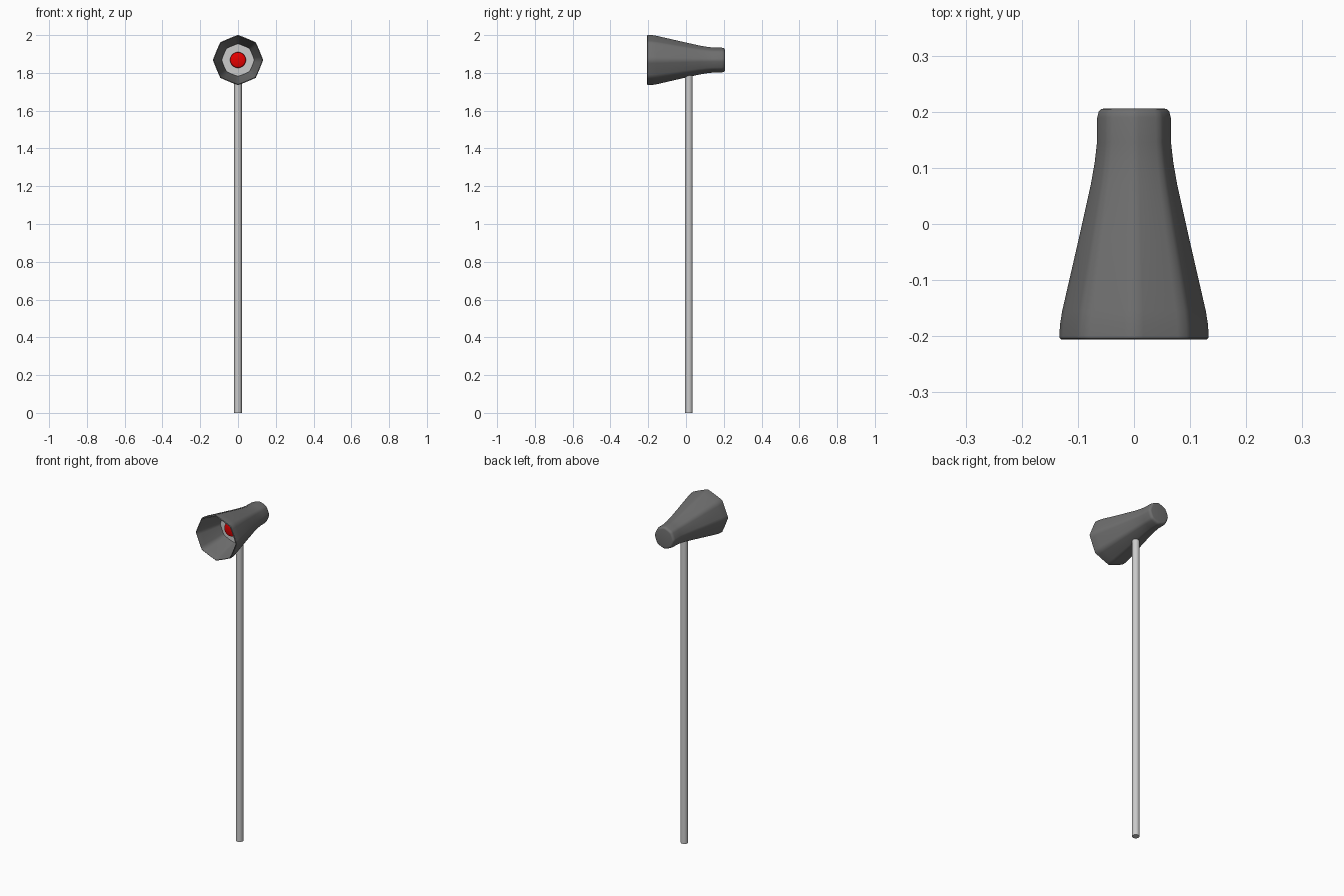
import bpy, bmesh, math

if "Cube" in bpy.data.objects:
    bpy.data.objects.remove(bpy.data.objects["Cube"])

CZ = 1.868      # height of the horn axis
SEG = 48


def material(name, rgb):
    m = bpy.data.materials.new(name)
    m.diffuse_color = (*rgb, 1)
    m.use_nodes = True
    m.node_tree.nodes["Principled BSDF"].inputs["Base Color"].default_value = m.diffuse_color
    return m


def smooth(obj, angle):
    bpy.ops.object.select_all(action='DESELECT')
    obj.select_set(True)
    bpy.context.view_layer.objects.active = obj
    bpy.ops.object.shade_smooth_by_angle(angle=math.radians(angle))


def ring_radius(r, a, blend):
    """Octagon with corners on the axes, blended towards a circle."""
    q = math.pi / 4
    phi = (a % q) - q / 2
    octagon = math.cos(q / 2) / math.cos(phi)
    return r * (octagon * (1 - blend) + blend)


def loft_y(name, profile, mat, angle, cap_start=True):
    """Loft (y, radius, roundness) rings along the y axis."""
    bm = bmesh.new()
    rings = []
    for y, r, blend in profile:
        ring = []
        for i in range(SEG):
            a = 2 * math.pi * i / SEG
            rr = ring_radius(r, a, blend)
            ring.append(bm.verts.new((rr * math.cos(a), y, CZ + rr * math.sin(a))))
        rings.append(ring)
    for p, q in zip(rings, rings[1:]):
        for i in range(SEG):
            j = (i + 1) % SEG
            bm.faces.new((p[i], p[j], q[j], q[i]))
    if cap_start:
        bm.faces.new(rings[0])
    bm.faces.new(rings[-1])
    bmesh.ops.recalc_face_normals(bm, faces=bm.faces)
    me = bpy.data.meshes.new(name)
    bm.to_mesh(me)
    bm.free()
    obj = bpy.data.objects.new(name, me)
    bpy.context.collection.objects.link(obj)
    me.materials.append(mat)
    smooth(obj, angle)
    return obj


dark = material("dark_grey", (0.16, 0.16, 0.16))
pale = material("pale_grey", (0.75, 0.75, 0.75))
red = material("red", (0.8, 0.0, 0.0))

# Hollow horn-shaped head: inner wall, rim, outer wall, rounded back
loft_y("lamp_head", [
    (-0.04, 0.086, 0.25),
    (-0.17, 0.122, 0.15),
    (-0.202, 0.127, 0.1),
    (-0.206, 0.129, 0.1),
    (-0.203, 0.133, 0.1),
    (-0.18, 0.132, 0.1),
    (-0.155, 0.128, 0.15),
    (-0.02, 0.097, 0.25),
    (0.07, 0.077, 0.35),
    (0.11, 0.070, 0.4),
    (0.145, 0.066, 0.4),
    (0.19, 0.0655, 0.45),
    (0.200, 0.063, 0.5),
    (0.205, 0.058, 0.55),
    (0.206, 0.052, 0.6),
], dark, 50)

# Pale plate at the bottom of the horn
loft_y("reflector_plate", [(-0.043, 0.085, 0.25), (-0.038, 0.085, 0.25)], pale, 30)

# Red lens standing proud of the plate
loft_y("red_lens", [
    (-0.076, 0.034, 1), (-0.074, 0.038, 1), (-0.068, 0.041, 1), (-0.04, 0.042, 1),
], red, 50)

# Pole
bpy.ops.mesh.primitive_cylinder_add(vertices=16, radius=0.02, depth=1.795,
                                    location=(0, 0.015, 1.795 / 2))
pole = bpy.context.object
pole.name = "pole"
smooth(pole, 30)
